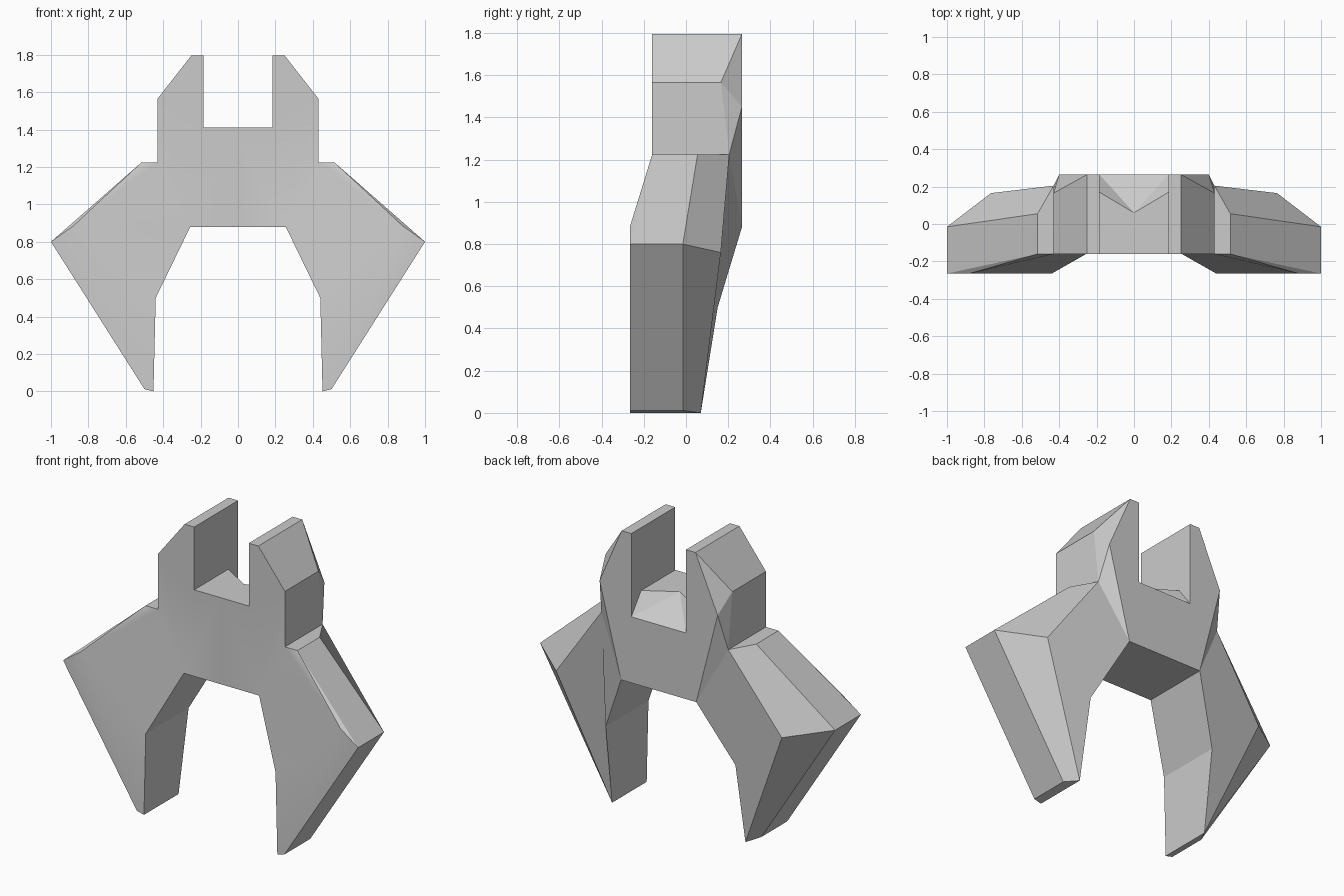
import bpy, bmesh

if "Cube" in bpy.data.objects:
    bpy.data.objects.remove(bpy.data.objects["Cube"])

# Right half outline: name -> x, z, front depth, rear depth
outline = {
    "base_mid": (0, .88, -.16, .265), "base": (.255, .88, -.16, .265),
    "knee": (.44, .50, -.265, .15), "toe_in": (.452, 0, -.265, .07),
    "toe_out": (.50, .012, -.265, -.015), "elbow": (1, .80, -.265, -.015),
    "shoulder": (.515, 1.225, -.16, .055), "armpit": (.43, 1.225, -.16, .205),
    "neck": (.43, 1.565, -.16, .165), "tip_out": (.25, 1.795, -.16, .165),
    "tip_in": (.185, 1.795, -.16, .165), "slot": (.185, 1.41, -.16, .17),
    "slot_mid": (0, 1.41, -.16, .06),
}
bm = bmesh.new()
front = {n: bm.verts.new((x, yf, z)) for n, (x, z, yf, yb) in outline.items()}
back = {n: bm.verts.new((x, yb, z)) for n, (x, z, yf, yb) in outline.items()}

# Extra corners: arm ridges and the rear chamfers
front["ridge"] = bm.verts.new((.88, -.265, .885))
for name, co in {"ridge": (.765, .165, .76), "r_neck": (.40, .265, 1.45),
                 "r_tip_out": (.25, .265, 1.795), "r_tip_in": (.185, .265, 1.795),
                 "r_slot": (.185, .265, 1.285), "r_slot_mid": (0, .265, 1.285)}.items():
    back[name] = bm.verts.new(co)


def faces(side, *loops):
    for loop in loops:
        bm.faces.new([side[n] for n in loop.split()])


# Walls joining the front and rear outlines
names = list(outline)
for a, b in zip(names, names[1:]):
    bm.faces.new((front[a], front[b], back[b], back[a]))

# Front: flat body and angled arm
faces(front,
      "base_mid base armpit neck tip_out tip_in slot slot_mid",
      "armpit shoulder ridge", "shoulder elbow ridge",
      "elbow toe_out toe_in knee ridge", "knee base ridge", "base armpit ridge")

# Rear: arm, then chamfered prong, slot ramp and flat body
faces(back,
      "base knee toe_in ridge armpit", "toe_in toe_out elbow ridge",
      "elbow shoulder armpit ridge", "neck armpit r_neck", "armpit base r_neck",
      "neck r_neck r_tip_out", "tip_out neck r_tip_out",
      "tip_in tip_out r_tip_out r_tip_in", "slot tip_in r_tip_in r_slot",
      "slot_mid slot r_slot", "slot_mid r_slot r_slot_mid",
      "r_slot_mid r_slot r_tip_in r_tip_out r_neck base base_mid")

bmesh.ops.recalc_face_normals(bm, faces=bm.faces[:])
mesh = bpy.data.meshes.new("clamp_bracket")
bm.to_mesh(mesh)
bm.free()
obj = bpy.data.objects.new("clamp_bracket", mesh)
bpy.context.collection.objects.link(obj)
bpy.context.view_layer.objects.active = obj
obj.select_set(True)

# Left half
mirror = obj.modifiers.new("mirror", "MIRROR")
mirror.use_clip = True
bpy.ops.object.modifier_apply(modifier="mirror")
bpy.ops.object.shade_smooth_by_angle(angle=0.3)
